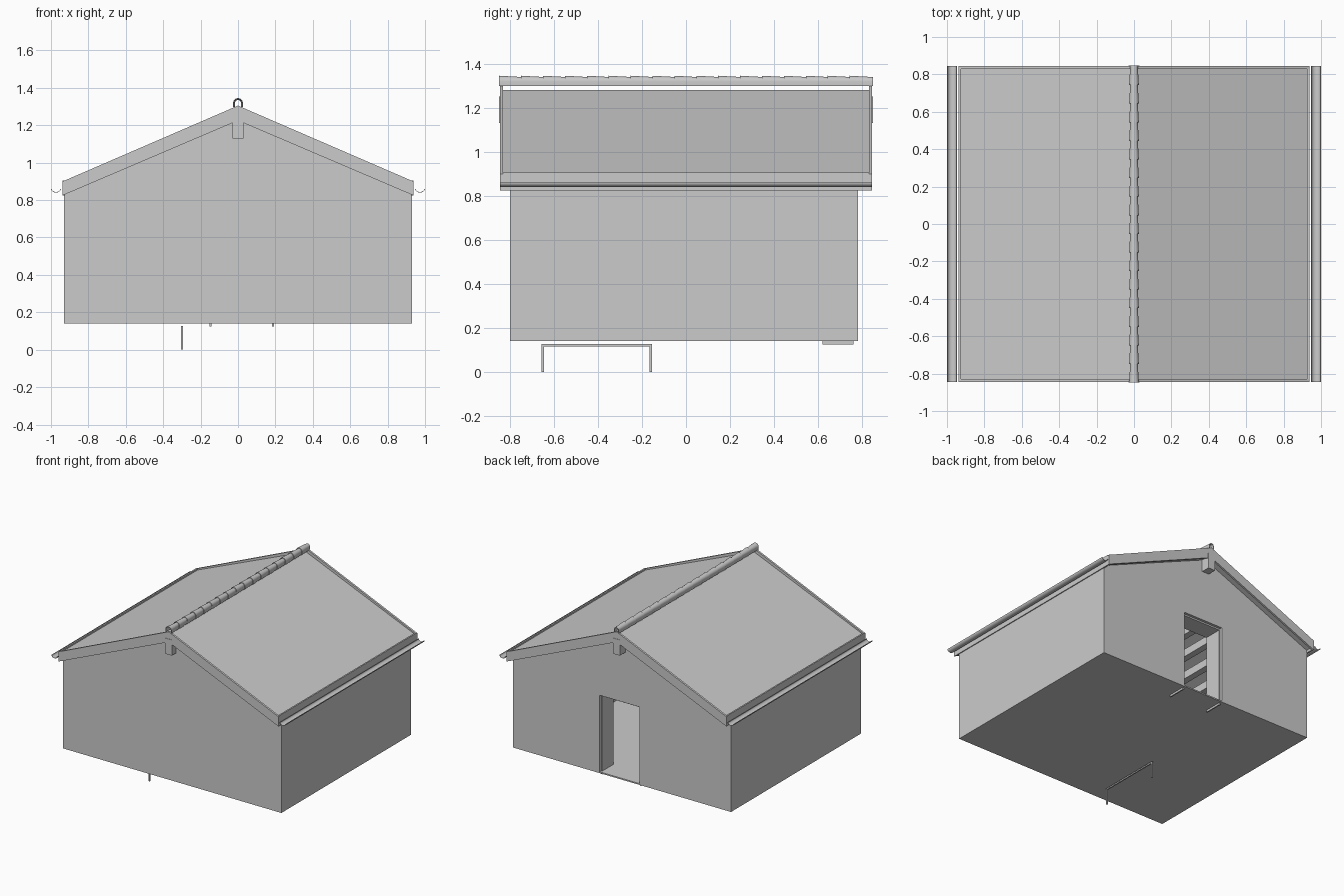
import bpy, bmesh, math

if "Cube" in bpy.data.objects:
    bpy.data.objects.remove(bpy.data.objects["Cube"])

FLOOR, SLOPE = 0.14, 0.433
Y0, Y1, HALF = -0.80, 0.78, 0.93   # wall extents
RY, RX = 0.845, 0.937              # roof half length and half width


def finish(name, bm, smooth=False):
    bmesh.ops.recalc_face_normals(bm, faces=bm.faces)
    me = bpy.data.meshes.new(name)
    bm.to_mesh(me)
    bm.free()
    ob = bpy.data.objects.new(name, me)
    bpy.context.collection.objects.link(ob)
    if smooth:
        bpy.ops.object.select_all(action='DESELECT')
        ob.select_set(True)
        bpy.context.view_layer.objects.active = ob
        bpy.ops.object.shade_smooth_by_angle(angle=math.radians(40))
    return ob


def prism(name, pts, y0, y1, mirror=False, smooth=False):
    """Extrude an (x, z) outline along y, optionally mirrored in x."""
    bm = bmesh.new()
    f = bm.faces.new([bm.verts.new((x, y0, z)) for x, z in pts])
    ext = bmesh.ops.extrude_face_region(bm, geom=[f])
    verts = [v for v in ext['geom'] if isinstance(v, bmesh.types.BMVert)]
    bmesh.ops.translate(bm, verts=verts, vec=(0, y1 - y0, 0))
    ob = finish(name, bm, smooth)
    if mirror:
        ob.modifiers.new('Mirror', 'MIRROR').use_mirror_merge = False
    return ob


def rect(x0, x1, z0, z1):
    return [(x0, z0), (x1, z0), (x1, z1), (x0, z1)]


# Floor and thick walls
T, base = 0.16, FLOOR + 0.01
prism('floor', rect(-HALF, HALF, FLOOR, base), Y0, Y1)
gable = [(HALF, 0.845), (0, 1.24), (-HALF, 0.845), (-HALF, base)]
prism('front_wall', [(HALF, base)] + gable, Y0, Y0 + T)
door = [(-0.15, base), (-0.15, 0.74), (0.19, 0.74), (0.19, base)]
prism('back_wall', gable + door + [(HALF, base)], Y1 - T, Y1)
prism('side_walls', [(HALF - T, base), (HALF, base), (HALF, 0.845), (HALF - T, 0.905)],
      Y0 + T, Y1 - T, mirror=True)

# Door lining, its posts reaching below the floor
for i, x in enumerate((-0.152, 0.182)):
    prism(f'door_jamb_{i + 1}', rect(x, x + 0.01, 0.125, 0.74), 0.62, 0.76)
prism('door_lintel', rect(-0.15, 0.19, 0.728, 0.74), 0.62, 0.76)

# Ceiling joists
for i in range(8):
    x = -0.70 + i * 0.2
    prism(f'ceiling_joist_{i + 1}', rect(x - 0.025, x + 0.025, 0.80, 0.86), Y0 + 0.02, Y1 - 0.02)

# Roof slab, end boards and eave boards
prism('roof_slab', [(0, 1.28), (RX - 0.01, 0.893), (RX - 0.01, 0.845), (0, 1.235),
                    (-RX + 0.01, 0.845), (-RX + 0.01, 0.893)], -RY + 0.015, RY - 0.015)
board = [(0, 1.305), (RX, 0.90), (RX, 0.825), (0, 1.225), (-RX, 0.825), (-RX, 0.90)]
prism('front_gable_board', board, -RY, -RY + 0.015)
prism('back_gable_board', board, RY - 0.015, RY)
prism('eave_boards', rect(RX - 0.011, RX, 0.825, 0.905), -RY + 0.015, RY - 0.015, mirror=True)
prism('ridge_beam', rect(-0.03, 0.03, 1.13, 1.25), -RY - 0.003, RY + 0.003)

# Half-round gutters
arc = [math.pi * (1 + i / 12) for i in range(13)]
outer = [(0.973 + 0.026 * math.cos(a), 0.86 + 0.020 * math.sin(a)) for a in arc]
inner = [(0.973 + 0.023 * math.cos(a), 0.86 + 0.017 * math.sin(a)) for a in reversed(arc)]
prism('gutters', outer + inner, -RY, RY, mirror=True, smooth=True)

# Tapered, overlapping ridge tiles
N = 17
step = 2 * RY / N
for i in range(N):
    bm = bmesh.new()
    ya = -RY - 0.003 + i * step
    loops = []
    for y, r in ((ya, 0.026), (ya + step + 0.006, 0.020)):
        for rad in (r, r - 0.004):
            ring = [(rad, 1.298)]
            ring += [(rad * math.cos(math.pi * k / 12), 1.319 + rad * math.sin(math.pi * k / 12))
                     for k in range(13)]
            ring.append((-rad, 1.298))
            loops.append([bm.verts.new((x, y, z)) for x, z in ring])
    ao, ai, bo, bi = loops
    for p, q in ((ao, bo), (bo, bi), (bi, ai), (ai, ao)):
        for k in range(len(p) - 1):
            bm.faces.new((p[k], p[k + 1], q[k + 1], q[k]))
    for k in (0, -1):
        bm.faces.new((ao[k], bo[k], bi[k], ai[k]))
    finish(f'ridge_tile_{i + 1}', bm, smooth=True)

# Thin bracket under the floor
for i, y in enumerate((-0.655, -0.165)):
    prism(f'bracket_leg_{i + 1}', rect(-0.305, -0.295, 0, 0.125), y, y + 0.01)
prism('bracket_bar', rect(-0.305, -0.295, 0.117, 0.127), -0.655, -0.155)
